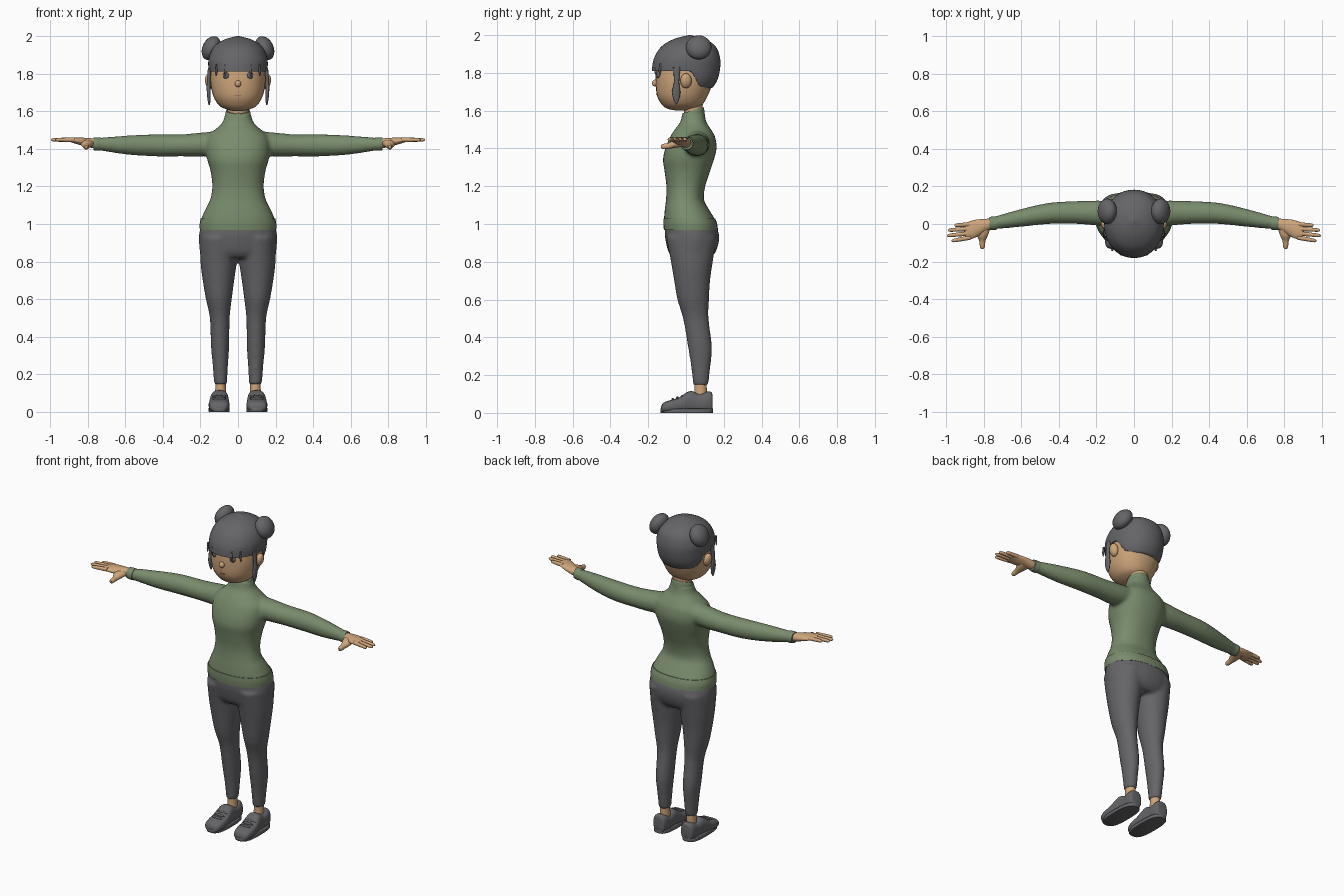
import bpy, bmesh, math
from mathutils import Matrix, Vector

if "Cube" in bpy.data.objects:
    bpy.data.objects.remove(bpy.data.objects["Cube"])

CM = 0.01  # all measurements below are in hundredths


def material(name, colour):
    mat = bpy.data.materials.new(name)
    mat.use_nodes = True
    rgba = (*colour, 1)
    mat.diffuse_color = rgba
    mat.node_tree.nodes["Principled BSDF"].inputs["Base Color"].default_value = rgba
    return mat


CHARCOAL = material("charcoal", (.13, .13, .14))
GREEN = material("sage green", (.19, .26, .15))
SKIN = material("warm skin", (.62, .38, .2))
LIP = material("lip brown", (.25, .12, .07))


def resample(rows, steps):
    """Smooth a list of cross-section rows with a Catmull-Rom spline."""
    result = []
    last = len(rows) - 1
    for i in range(last):
        p = [Vector(rows[min(max(k, 0), last)]) for k in range(i - 1, i + 3)]
        for s in range(steps):
            t = s / steps
            result.append(p[1] + t / 2 * (p[2] - p[0]
                          + t * (2 * p[0] - 5 * p[1] + 4 * p[2] - p[3]
                          + t * (3 * (p[1] - p[2]) + p[3] - p[0]))))
    return result + [Vector(rows[last])]


def loft(bm, rows, axis="z", sides=32, power=1.0, steps=4):
    """Bridge oval sections. Row: position, then half width or min and max, then min and max."""
    full = [r if len(r) == 5 else (r[0], -r[1], r[1], r[2], r[3]) for r in rows]
    rings = []
    for t, u0, u1, v0, v1 in resample(full, steps):
        ring = []
        for k in range(sides):
            a = math.tau * k / sides
            c, s = (math.copysign(abs(f) ** power, f) for f in (math.cos(a), math.sin(a)))
            u = (u0 + u1 + c * (u1 - u0)) / 2
            v = (v0 + v1 + s * (v1 - v0)) / 2
            place = {"z": (u, v, t), "x": (t, u, v), "y": (u, t, v)}[axis]
            ring.append(bm.verts.new(Vector(place) * CM))
        rings.append(ring)
    for low, high in zip(rings, rings[1:]):
        for k in range(sides):
            n = (k + 1) % sides
            bm.faces.new((low[k], low[n], high[n], high[k]))
    bm.faces.new(rings[0])
    bm.faces.new(rings[-1])


def ellipsoid(bm, centre, radii, tilt=0.0):
    matrix = (Matrix.Translation(Vector(centre) * CM) @ Matrix.Rotation(tilt, 4, "Y")
              @ Matrix.Diagonal((*(r * CM for r in radii), 1)))
    bmesh.ops.create_uvsphere(bm, u_segments=24, v_segments=16, radius=1, matrix=matrix)


def mirror(bm):
    """Copy everything built so far to the other side."""
    copy = bmesh.ops.duplicate(bm, geom=bm.verts[:] + bm.edges[:] + bm.faces[:])["geom"]
    for v in copy:
        if isinstance(v, bmesh.types.BMVert):
            v.co.x *= -1


def finish(name, bm, mat, fuse=False, angle=50):
    """Turn the mesh into a smooth object, optionally fusing its pieces into one skin."""
    bmesh.ops.recalc_face_normals(bm, faces=bm.faces)
    mesh = bpy.data.meshes.new(name)
    bm.to_mesh(mesh)
    bm.free()
    mesh.materials.append(mat)
    obj = bpy.data.objects.new(name, mesh)
    bpy.context.collection.objects.link(obj)
    bpy.ops.object.select_all(action="DESELECT")
    obj.select_set(True)
    bpy.context.view_layer.objects.active = obj
    bpy.ops.object.shade_smooth_by_angle(angle=math.radians(angle))
    if fuse:
        remesh = obj.modifiers.new("fuse", "REMESH")
        remesh.mode = "VOXEL"
        remesh.voxel_size = CM
        remesh.use_smooth_shade = True
        soften = obj.modifiers.new("soften", "SMOOTH")
        soften.factor = .5
        soften.iterations = 8
    return obj


# Sweater: two sleeves fused into the torso
bm = bmesh.new()
loft(bm, [(4, -2, 12, 138, 150), (18, -1, 12.5, 136, 148.8), (30, 0, 12.2, 136, 147.7),
          (45, 0, 11.3, 136, 147.7), (60, -1.5, 8, 137, 147), (76, -3, 3.5, 139.5, 145.7)], "x")
mirror(bm)
loft(bm, [(97, 20, -11.5, 16.5), (102, 19.8, -11.7, 15.5), (108, 17.3, -11.2, 12),
          (113, 14.8, -10.6, 9.5), (120, 13.7, -10.4, 10.2), (128, 14.6, -11.4, 12.8),
          (134, 16.3, -12.2, 14.8), (140, 17.2, -11, 16.2), (146, 16.5, -8.5, 15.5),
          (150, 12.5, -6, 13.3), (154, 8.3, -3, 10.8), (159, 6.8, -2, 9.8)], power=.9)
finish("sweater", bm, GREEN, fuse=True)

# Hem, cuffs and rolled collar
bm = bmesh.new()
loft(bm, [(96.8, 20.3, -11.7, 16.9), (100, 20.4, -12, 16.5), (103, 19.8, -12, 15.4)], power=.9)
finish("sweater_hem", bm, GREEN)
bm = bmesh.new()
loft(bm, [(73, -3, 4, 139, 146), (75, -3.3, 4, 139, 146.1), (77, -3.2, 3.7, 139.3, 146)], "x")
mirror(bm)
finish("cuffs", bm, GREEN)
bm = bmesh.new()
loft(bm, [(153, 7.6, -2.6, 10.4), (156, 7, -2.3, 10), (159, 6.7, -2.2, 9.6), (160.3, 6.3, -1.8, 9.2)])
for v in bm.verts:  # the collar rises toward the nape
    v.co.z += (v.co.y - .04) * .3
finish("collar", bm, GREEN)

# Trousers: two legs fused into the hips
bm = bmesh.new()
loft(bm, [(93, 0, 20.3, -10.5, 16.3), (80, .6, 20, -8, 14.2), (70, 2, 18.8, -6.3, 12.8),
          (60, 3.3, 17.1, -4.6, 12.2), (50, 4.4, 15, -1.6, 12), (35, 4.7, 14.4, 1, 13.8),
          (25, 5.3, 13.5, 2.6, 13), (14.5, 5.9, 12.7, 3.8, 11.8)])
mirror(bm)
loft(bm, [(101, 19.3, -11, 15.2), (95, 20.7, -11.3, 17.4), (90, 20.8, -10.6, 17.3),
          (85, 20.2, -9.2, 15.6), (82, 18, -7, 13)], power=.95)
finish("trousers", bm, CHARCOAL, fuse=True)

# Ankles and neck
bm = bmesh.new()
loft(bm, [(7, 6.3, 12.3, 4, 11.3), (12, 6.5, 12.1, 4.5, 11), (18, 6.5, 12.1, 4.6, 11)])
mirror(bm)
finish("ankles", bm, SKIN)
bm = bmesh.new()
loft(bm, [(154, 5.6, -1, 8.8), (160, 5.6, -1, 8.8), (168, 6.2, -2, 9)])
finish("neck", bm, SKIN)

# Shoes with a flat sole and lace bars
bm = bmesh.new()
loft(bm, [(-13.2, 7.5, 12.5, .5, 3), (-12, 5.6, 14.8, .3, 5.3), (-8, 4.5, 15.6, .2, 6.8),
          (-4, 4.6, 15.4, .2, 8), (0, 4.9, 15, .2, 10.6), (3, 5.1, 14.6, .2, 11.6),
          (7, 5.2, 14.3, .2, 10.2), (11, 5.3, 14.2, .2, 11.2), (13.5, 6, 13.5, .4, 11),
          (14, 7, 12.5, .8, 9)], "y", power=.75)
mirror(bm)
finish("shoes", bm, CHARCOAL)
bm = bmesh.new()
loft(bm, [(0, 4.5, 15.5, -13.4, 14.2), (.2, 4.4, 15.6, -13.6, 14.3),
          (2, 4.4, 15.6, -13.6, 14.3), (2.2, 4.6, 15.4, -13.4, 14.2)], power=.7, steps=1)
mirror(bm)
finish("soles", bm, CHARCOAL)
bm = bmesh.new()
for y in (-7, -4.5, -2):
    ellipsoid(bm, (10, y, 9.2 + y * .3), (3.6, .7, .9))
mirror(bm)
finish("laces", bm, CHARCOAL)

# Hands: palm, thumb and four fingers
bm = bmesh.new()
loft(bm, [(73, -2, 2.6, 140, 145), (78, -3.6, 2.8, 140.5, 145.6), (84, -7, 2.3, 142, 146),
          (88, -8.3, 1.2, 143.2, 146), (90, -7.8, .6, 143.8, 145.6)], "x")
loft(bm, [(-1, 76, 84, 141, 145), (-6, 77.7, 83.5, 140.3, 144.5), (-9, 79, 82.3, 139.8, 143),
          (-12, 79.3, 82, 139.6, 142.4), (-13.2, 80, 81.4, 140.2, 141.8)], "y", sides=16)
for base, tip, reach in ((-7.2, -9, 97), (-4.9, -6.2, 99.4), (-2.5, -3.3, 99), (-.2, -.7, 95.5)):
    rows = []
    for f, r in ((0, 1.2), (.5, 1.1), (.9, .9), (1, .3)):
        y = base + (tip - base) * f
        rows.append((87 + (reach - 87) * f, y - r, y + r, 144.8 - r, 144.8 + r))
    loft(bm, rows, "x", sides=16)
mirror(bm)
finish("hands", bm, SKIN)

# Head, ears and nose
bm = bmesh.new()
loft(bm, [(160.2, 3, -6, 2), (161, 6.2, -9.8, 5), (163, 10, -12.6, 8.5), (167.5, 12.9, -15.2, 11.3),
          (174, 14.5, -16, 14), (181, 14.8, -15.8, 16), (188, 13.8, -14, 15.5),
          (194, 10, -9, 12), (197, 3, -2, 5)], power=.92)
finish("head", bm, SKIN)
bm = bmesh.new()
ellipsoid(bm, (15.2, 0, 175.8), (2.3, 3, 4), .2)
mirror(bm)
finish("ears", bm, SKIN)
bm = bmesh.new()
ellipsoid(bm, (0, -16.3, 174.6), (1.7, 1.8, 1.8))
finish("nose", bm, SKIN)
bm = bmesh.new()
ellipsoid(bm, (0, -15.4, 168.5), (1.6, .4, .25))
finish("mouth", bm, LIP)
bm = bmesh.new()
ellipsoid(bm, (6.2, -14.2, 179), (1.9, 1.5, 1.9))
mirror(bm)
finish("eyes", bm, CHARCOAL)

# Hair cap: the lower edge is a straight fringe in front and drops behind the ears
bm = bmesh.new()
loft(bm, [(168, 9, -9, 8), (171, 12.9, -16, 13), (176, 15, -17.6, 16.5), (182, 15.7, -18, 18),
          (188, 15.6, -16.8, 18), (194, 13, -13, 15.7), (198, 7.6, -6.2, 9.8), (200, .5, 1.5, 2.5)],
     sides=64, power=.94, steps=6)
for v in bm.verts:
    drop = min(max((v.co.y - .03) / .045, 0), 1)
    v.co.z = max(v.co.z, 1.81 - .09 * drop)
finish("hair_cap", bm, CHARCOAL)

# Side locks and thin fringe strands
bm = bmesh.new()
loft(bm, [(163.3, 15, 15.6, -5.5, -5), (166, 14.6, 16.2, -6.7, -3.6), (170, 14.6, 16.6, -7.4, -3),
          (175, 14.7, 16.6, -6.4, -3.6), (183, 14.2, 16, -6.8, -3)], sides=16)
for x, y in ((6.8, -15.8), (11.6, -13.6)):
    loft(bm, [(178.6, x, x + .2, y - .3, y), (181, x - .6, x + .6, y - .9, y + .3),
              (185, x - .4, x + .4, y - .5, y + .5)], sides=12)
mirror(bm)
finish("hair_locks", bm, CHARCOAL)

# Two tilted buns
bm = bmesh.new()
ellipsoid(bm, (14.2, 6.7, 193.5), (4.7, 6.8, 6.7), -.45)
mirror(bm)
finish("hair_buns", bm, CHARCOAL)
